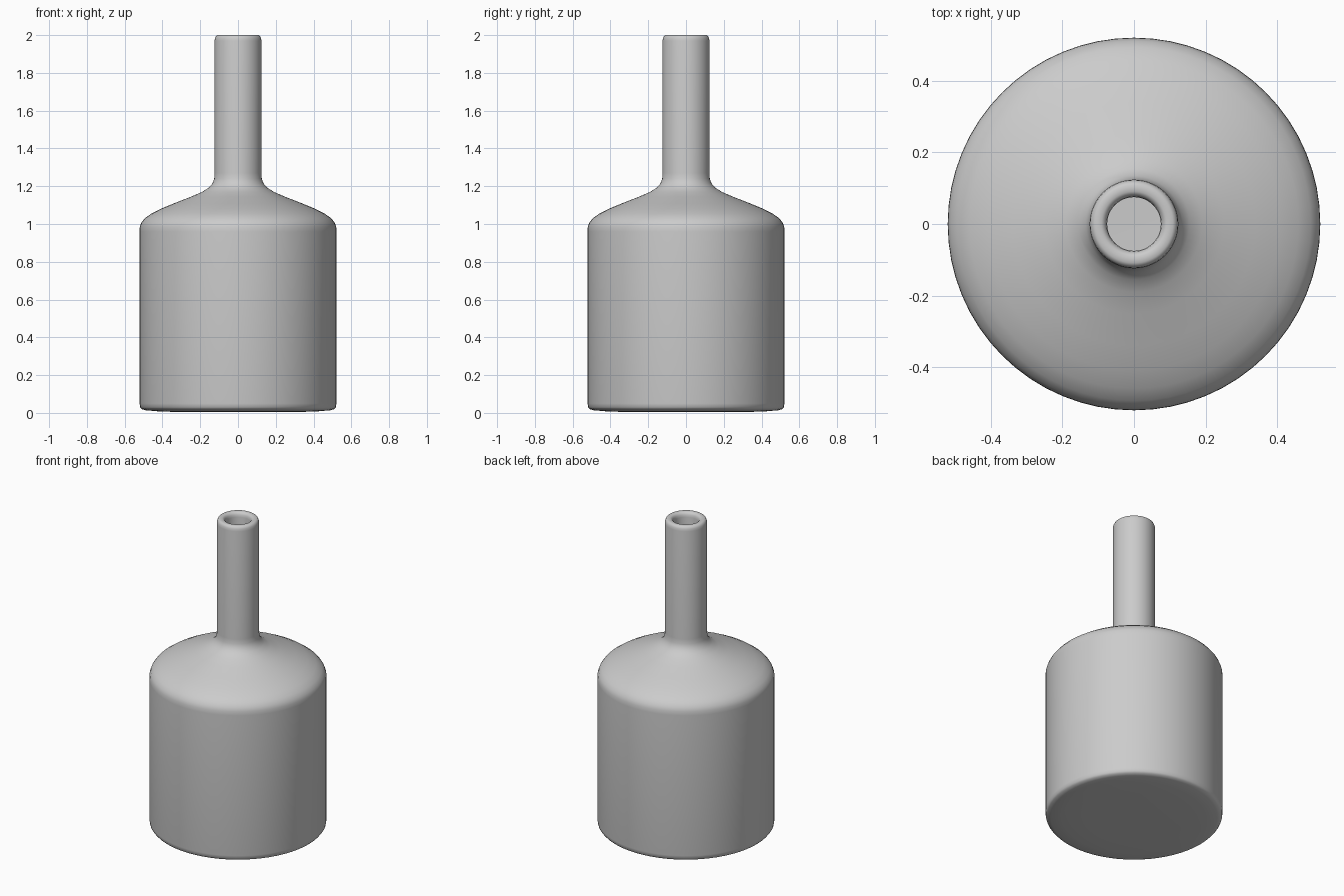
import bpy, bmesh, math

if "Cube" in bpy.data.objects:
    bpy.data.objects.remove(bpy.data.objects["Cube"])

SEGMENTS = 64

grey = bpy.data.materials.new("plain grey")
grey.diffuse_color = (0.6, 0.6, 0.6, 1)
grey.use_nodes = True
grey.node_tree.nodes["Principled BSDF"].inputs["Base Color"].default_value = grey.diffuse_color

# half profile (radius, height): outside from base centre up, over the lip, down the inside
outer = [(0, 0.004), (0.3, 0.004), (0.42, 0.008), (0.49, 0.014), (0.51, 0.02),
         (0.518, 0.03), (0.521, 0.05), (0.521, 0.96), (0.52, 0.985), (0.512, 1.007),
         (0.494, 1.03), (0.46, 1.054), (0.41, 1.08), (0.34, 1.109), (0.25, 1.144),
         (0.19, 1.17), (0.155, 1.192), (0.135, 1.215), (0.126, 1.24), (0.124, 1.27)]
lip = [(0.124, 1.97), (0.122, 1.985), (0.117, 1.995), (0.109, 2.0),
       (0.091, 2.0), (0.083, 1.995), (0.077, 1.985), (0.075, 1.97)]
inner = [(0.075, 1.25), (0.08, 1.21), (0.1, 1.175), (0.15, 1.138), (0.23, 1.1),
         (0.33, 1.06), (0.42, 1.02), (0.46, 0.99), (0.471, 0.96),
         (0.471, 0.08), (0.46, 0.06), (0.42, 0.054), (0, 0.054)]
profile = outer + lip + inner

# spin the profile into a hollow bottle
bm = bmesh.new()
verts = [bm.verts.new((r, 0, z)) for r, z in profile]
edges = [bm.edges.new(pair) for pair in zip(verts, verts[1:])]
bmesh.ops.spin(bm, geom=verts + edges, cent=(0, 0, 0), axis=(0, 0, 1),
               angle=math.tau, steps=SEGMENTS, use_duplicate=False)
bmesh.ops.remove_doubles(bm, verts=bm.verts, dist=0.0005)
bmesh.ops.recalc_face_normals(bm, faces=bm.faces)

mesh = bpy.data.meshes.new("bottle")
bm.to_mesh(mesh)
bm.free()
mesh.materials.append(grey)
bottle = bpy.data.objects.new("bottle", mesh)
bpy.context.collection.objects.link(bottle)

# smooth shading
bpy.context.view_layer.objects.active = bottle
bottle.select_set(True)
bpy.ops.object.shade_smooth_by_angle(angle=math.radians(50))
